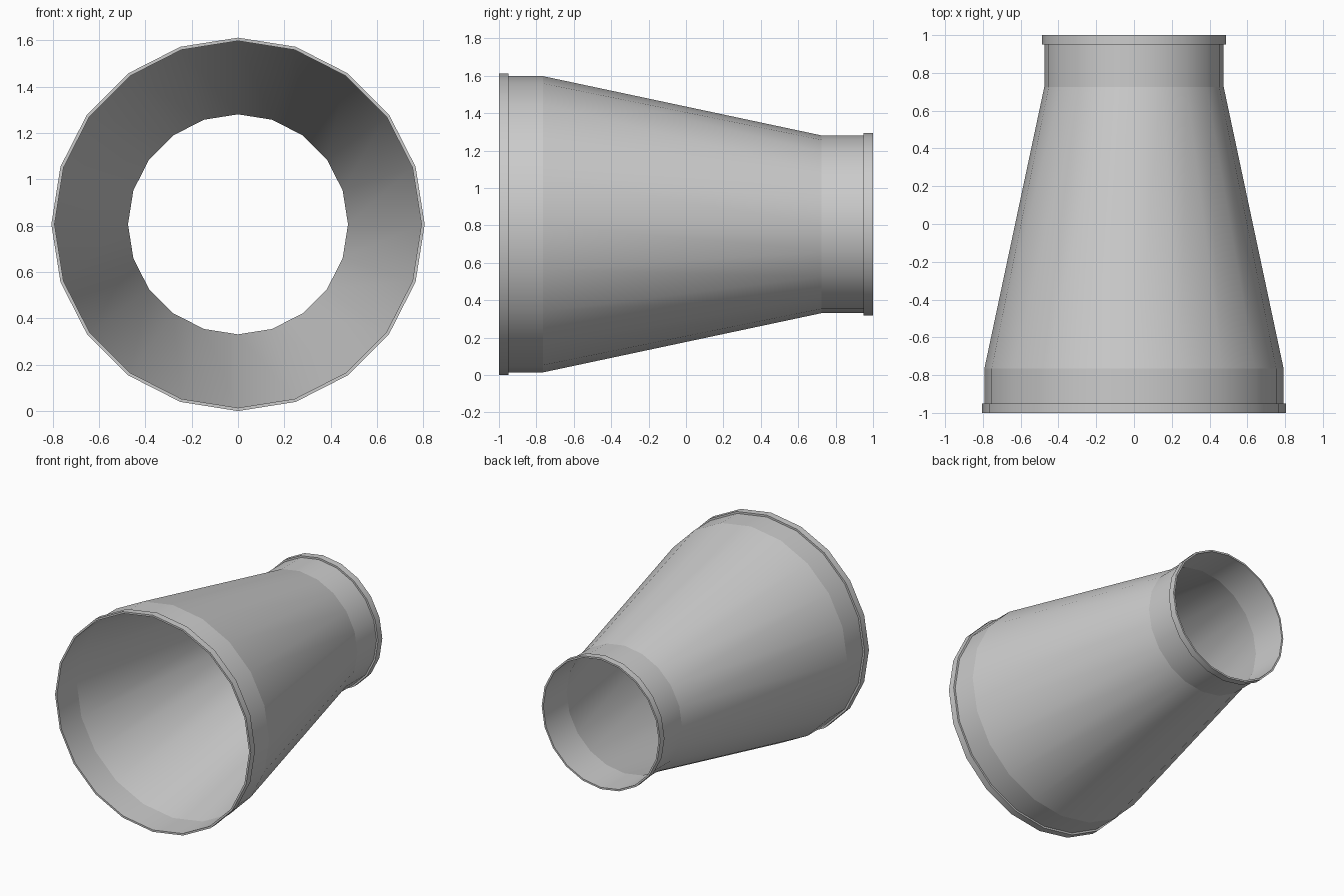
import bpy, bmesh
from math import sin, cos, tau

if "Cube" in bpy.data.objects:
    bpy.data.objects.remove(bpy.data.objects["Cube"])

SIDES = 20
AXIS_Z = 0.806


def lathe(name, profile):
    """Revolve (radius, y) points round the y axis; smooth around, sharp at each profile point."""
    bm = bmesh.new()
    rings = []
    for r, y in profile:
        rings.append([bm.verts.new((r * sin(tau * j / SIDES), y, AXIS_Z + r * cos(tau * j / SIDES)))
                      for j in range(SIDES)])
    for a, b in zip(rings, rings[1:]):
        for j in range(SIDES):
            k = (j + 1) % SIDES
            bm.faces.new((a[j], a[k], b[k], b[j])).smooth = True
    ring_of = {v: i for i, ring in enumerate(rings) for v in ring}
    for e in bm.edges:
        if ring_of[e.verts[0]] == ring_of[e.verts[1]]:
            e.smooth = False
    mesh = bpy.data.meshes.new(name)
    bm.to_mesh(mesh)
    bm.free()
    obj = bpy.data.objects.new(name, mesh)
    bpy.context.collection.objects.link(obj)
    return obj


# Thin wall: wide collar, taper, narrow collar
lathe("reducer_wall", [(0.792, -1), (0.792, -0.765), (0.475, 0.725), (0.475, 1)])

# Raised lips at the two open ends
lathe("wide_rim", [(0.792, -1), (0.806, -1), (0.806, -0.95), (0.792, -0.95)])
lathe("narrow_rim", [(0.475, 0.95), (0.488, 0.95), (0.488, 1), (0.475, 1)])
